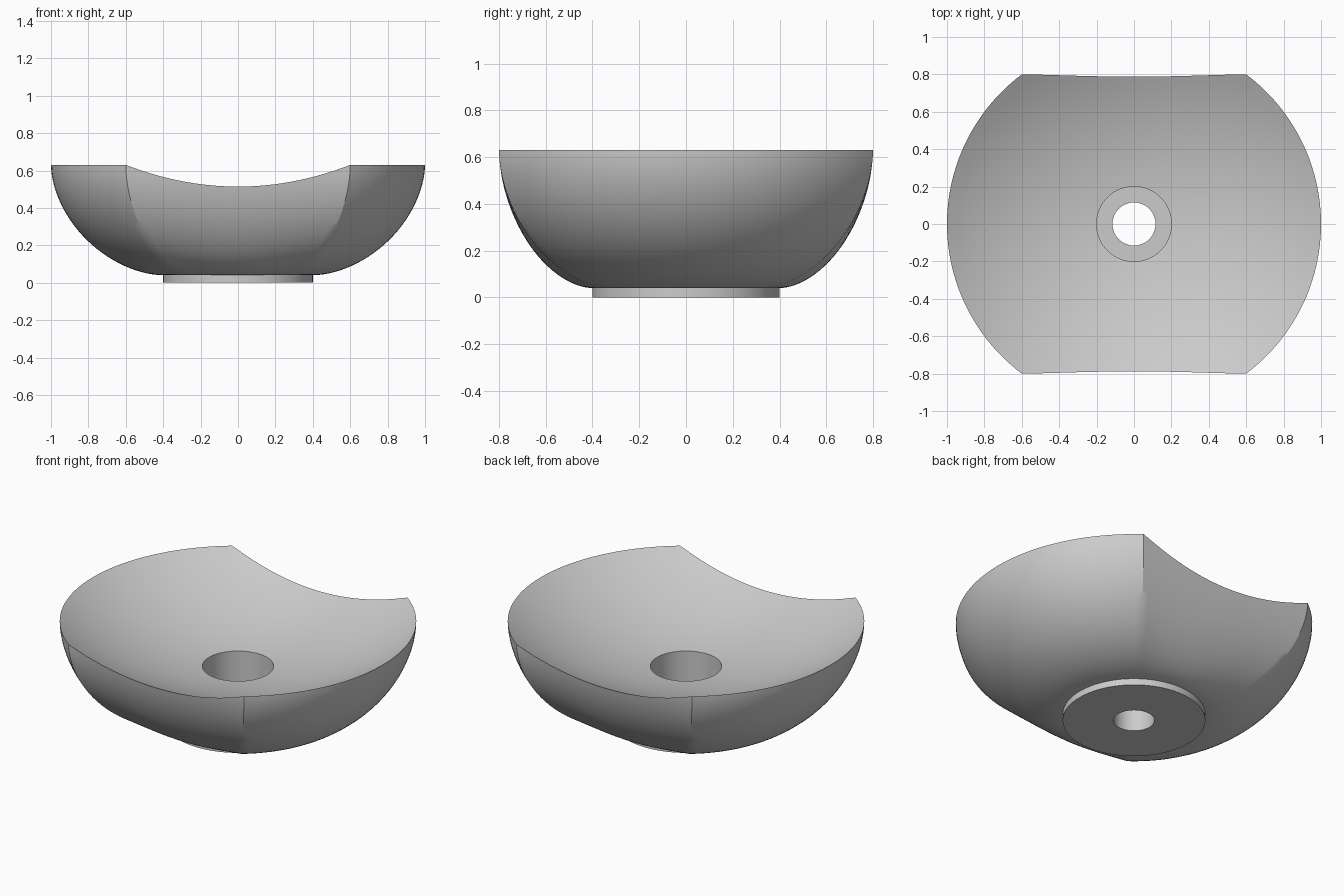
import bpy
import bmesh
from math import sin, cos, pi, sqrt, asin, radians

if "Cube" in bpy.data.objects:
    bpy.data.objects.remove(bpy.data.objects["Cube"])

RIM_Z, FOOT_Z, FOOT_R = 0.63, 0.04, 0.4
FLAT_Y = 0.8            # front and back are trimmed straight here
DRAIN_R, RECESS_R, RECESS_Z = 0.115, 0.2, 0.145
BOWL_R, BOWL_Z = 1.87, 0.34   # spherical hollow
POWER = 2 / 1.8         # fullness of the outer wall
OUTER_STEPS, INNER_STEPS = 28, 16


def hollow_height(r):
    return BOWL_Z + BOWL_R - sqrt(BOWL_R ** 2 - r * r)


def outline_radius(angle):
    return min(1.0, FLAT_Y / max(abs(sin(angle)), 0.001))


def wall_point(reach, u):
    """Point on the outer wall, from the foot (u=0) to full height (u=1)."""
    a = u * pi / 2
    out = max(sin(a), 0) ** POWER
    drop = max(cos(a), 0) ** POWER
    return FOOT_R + (reach - FOOT_R) * out, RIM_Z - (RIM_Z - FOOT_Z) * drop


def section(angle):
    """Closed radial cross-section: drain, foot, wall, rim, hollow, recess."""
    reach = outline_radius(angle)
    low, high = 0.0, 1.0
    for _ in range(40):
        mid = (low + high) / 2
        r, z = wall_point(reach, mid)
        if z < hollow_height(r):
            low = mid
        else:
            high = mid
    points = [(DRAIN_R, 0), (FOOT_R, 0)]
    points += [wall_point(reach, high * i / OUTER_STEPS) for i in range(OUTER_STEPS + 1)]
    rim_r = points[-1][0]
    for i in range(1, INNER_STEPS + 1):
        r = rim_r + (RECESS_R - rim_r) * i / INNER_STEPS
        points.append((r, hollow_height(r)))
    return points + [(RECESS_R, RECESS_Z), (DRAIN_R, RECESS_Z)]


# Angles land exactly on the four corners of the outline
corner = asin(FLAT_Y)
stops = [-corner, corner, pi - corner, pi + corner, 2 * pi - corner]
angles = []
for start, end in zip(stops, stops[1:]):
    angles += [start + (end - start) * i / 36 for i in range(36)]

# Basin as one closed shell
bm = bmesh.new()
rings = [[bm.verts.new((r * cos(a), r * sin(a), z)) for r, z in section(a)] for a in angles]
for k, ring in enumerate(rings):
    following = rings[(k + 1) % len(rings)]
    for i in range(len(ring)):
        j = (i + 1) % len(ring)
        bm.faces.new((ring[i], following[i], following[j], ring[j]))
bmesh.ops.recalc_face_normals(bm, faces=bm.faces)
mesh = bpy.data.meshes.new("basin")
bm.to_mesh(mesh)
bm.free()

basin = bpy.data.objects.new("basin", mesh)
bpy.context.collection.objects.link(basin)

# Plain light grey ceramic
grey = bpy.data.materials.new("light_grey")
grey.use_nodes = True
colour = (0.6, 0.6, 0.6, 1)
grey.diffuse_color = colour
grey.node_tree.nodes["Principled BSDF"].inputs["Base Color"].default_value = colour
mesh.materials.append(grey)

bpy.ops.object.select_all(action="DESELECT")
basin.select_set(True)
bpy.context.view_layer.objects.active = basin
bpy.ops.object.shade_smooth_by_angle(angle=radians(30))
